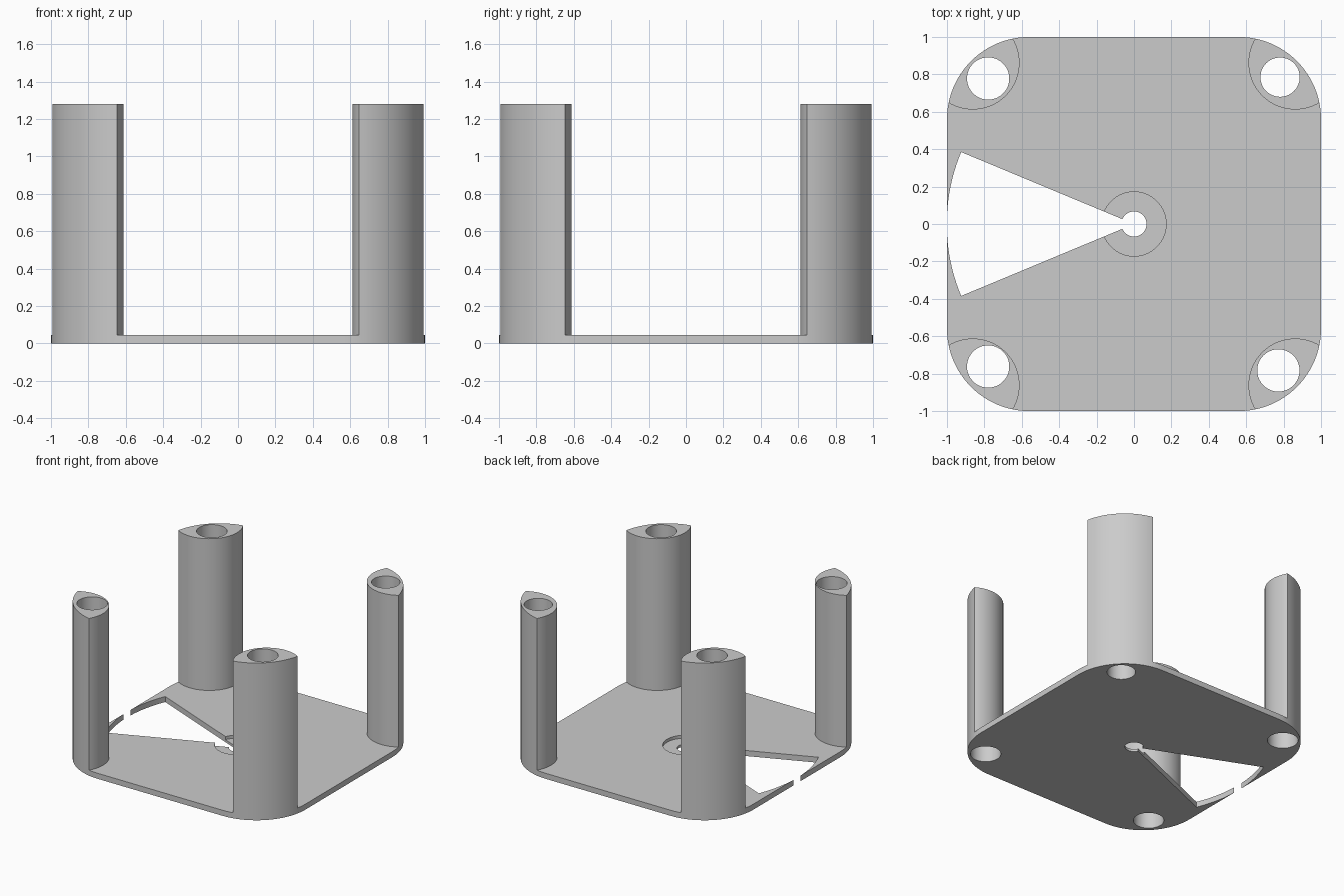
import bpy
from math import cos, sin, pi, radians

HALF, CORNER = 1.0, 0.44
PLATE, HEIGHT = 0.045, 1.28

old = bpy.data.objects.get("Cube")
if old:
    bpy.data.objects.remove(old, do_unlink=True)

grey = bpy.data.materials.new("plain grey")
grey.use_nodes = True
colour = (0.6, 0.6, 0.6, 1)
grey.diffuse_color = colour
grey.node_tree.nodes["Principled BSDF"].inputs["Base Color"].default_value = colour


def arc(cx, cy, r, start, end, steps):
    """Points along an arc, angles in degrees."""
    angles = [radians(start + (end - start) * i / steps) for i in range(steps + 1)]
    return [(cx + r * cos(a), cy + r * sin(a)) for a in angles]


def prism(name, outline, z0, z1):
    """Closed solid extruded from a counter-clockwise outline."""
    n = len(outline)
    verts = [(x, y, z) for z in (z0, z1) for x, y in outline]
    faces = [list(range(n))[::-1], list(range(n, 2 * n))]
    faces += [(i, (i + 1) % n, n + (i + 1) % n, n + i) for i in range(n)]
    mesh = bpy.data.meshes.new(name)
    mesh.from_pydata(verts, [], faces)
    mesh.materials.append(grey)
    obj = bpy.data.objects.new(name, mesh)
    bpy.context.scene.collection.objects.link(obj)
    return obj


def disc(name, x, y, r, z0, z1, steps=64):
    return prism(name, arc(x, y, r, 0, 360, steps)[:-1], z0, z1)


def cut(target, cutter):
    """Subtract the cutter for good, then discard it."""
    mod = target.modifiers.new("cut", "BOOLEAN")
    mod.operation, mod.solver, mod.object = "DIFFERENCE", "EXACT", cutter
    bpy.context.view_layer.objects.active = target
    bpy.ops.object.modifier_apply(modifier=mod.name)
    bpy.data.objects.remove(cutter, do_unlink=True)


# Full-height rounded block, later cleared down to plate and posts
centre = HALF - CORNER
outline = []
for k, (sx, sy) in enumerate([(1, 1), (-1, 1), (-1, -1), (1, -1)]):
    outline += arc(sx * centre, sy * centre, CORNER, 90 * k, 90 * k + 90, 24)
body = prism("base_plate_with_corner_posts", outline, 0, HEIGHT)

# Clear the space above the plate, sparing a round column at each corner
clearing = prism("clearing", [(-1.2, -1.2), (1.2, -1.2), (1.2, 1.2), (-1.2, 1.2)], PLATE, 1.4)
for sx in (-1, 1):
    for sy in (-1, 1):
        cut(clearing, disc("post_column", sx * 0.862, sy * 0.862, 0.25, -0.2, 1.6, 96))
cut(body, clearing)

# Bores running through each post and the plate
for x, y, r in [(-0.78, 0.778, 0.113), (0.781, 0.785, 0.105),
                (-0.78, -0.762, 0.113), (0.772, -0.783, 0.113)]:
    cut(body, disc("post_bore", x, y, r, -0.1, 1.5))

# Centre recess, centre hole and wedge-shaped slot
cut(body, disc("centre_recess", 0, 0, 0.172, 0.02, 0.2))
cut(body, disc("centre_hole", 0, 0, 0.067, -0.1, 0.2))
wedge = [(0, 0)] + arc(0, 0, 1.001, 157.4, 202.6, 40)
cut(body, prism("wedge_slot", wedge, -0.1, 0.2))

# Smooth curved walls, keep edges sharp
bpy.ops.object.select_all(action="DESELECT")
body.select_set(True)
bpy.context.view_layer.objects.active = body
bpy.ops.object.shade_smooth_by_angle(angle=radians(30))
